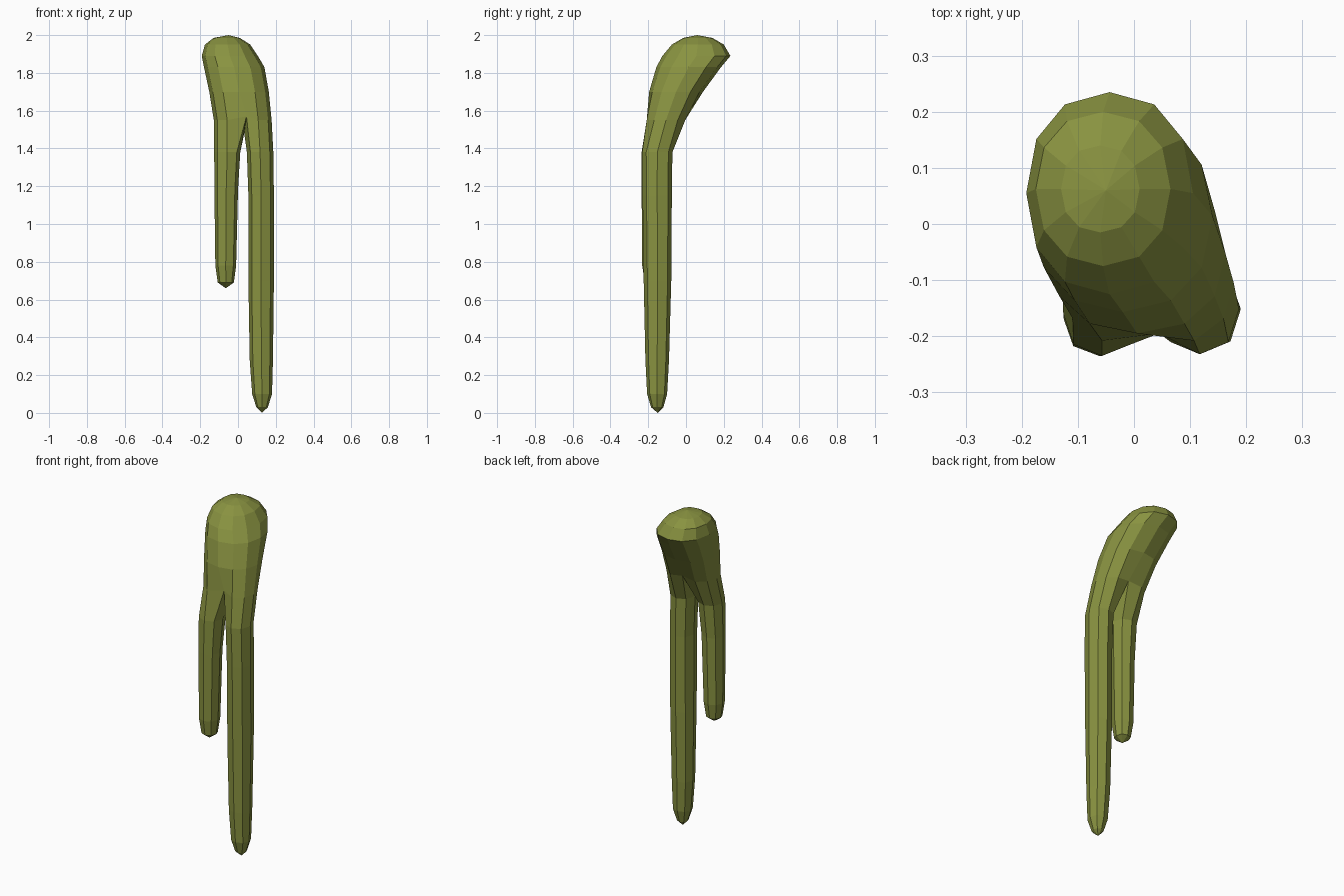
import bpy, bmesh, math

if "Cube" in bpy.data.objects:
    bpy.data.objects.remove(bpy.data.objects["Cube"])

mat = bpy.data.materials.new("olive green")
mat.diffuse_color = (0.25, 0.29, 0.052, 1)
mat.use_nodes = True
mat.node_tree.nodes["Principled BSDF"].inputs["Base Color"].default_value = mat.diffuse_color

bm = bmesh.new()


def ring(x0, x1, y0, y1, z, n, start):
    """Slightly squared oval of n vertices filling the given bounds."""
    def soft(v):
        return math.copysign(abs(v) ** 0.9, v) if abs(v) > 1e-6 else 0
    verts = []
    for i in range(n):
        a = math.radians(start + 360 * i / n)
        verts.append(bm.verts.new(((x0 + x1) / 2 + soft(math.cos(a)) * (x1 - x0) / 2,
                                   (y0 + y1) / 2 + soft(math.sin(a)) * (y1 - y0) / 2, z)))
    return verts


def bridge(a, b):
    n = len(a)
    for i in range(n):
        j = (i + 1) % n
        bm.faces.new((a[i], a[j], b[j], b[i]))


def fan(r, point):
    tip = bm.verts.new(point)
    for i in range(len(r)):
        bm.faces.new((r[i], r[(i + 1) % len(r)], tip))


# Leaning head and body, from the top down
body = [(-0.13, 0.01, -0.015, 0.14, 1.985),
        (-0.175, 0.065, -0.075, 0.20, 1.95),
        (-0.192, 0.105, -0.125, 0.235, 1.89),
        (-0.18, 0.14, -0.157, 0.185, 1.83),
        (-0.152, 0.163, -0.195, 0.09, 1.70),
        (-0.128, 0.178, -0.222, 0.01, 1.55)]
rings = [ring(*s, 12, -90) for s in body]
fan(rings[0], (-0.05, 0.06, 2.0))
for a, b in zip(rings, rings[1:]):
    bridge(a, b)

# Fork: the last ring splits in two around a crotch point
last = rings[-1]
last[0].co = (0.045, -0.195, 1.57)
last[6].co = (0.03, -0.01, 1.56)
crotch = bm.verts.new((0.033, -0.11, 1.48))


def drip(top, sections, start, tip):
    for s in sections:
        r = ring(*s, 8, start)
        bridge(top, r)
        top = r
    fan(top, tip)


# Long drip
drip(last[0:7] + [crotch],
     [(0.047, 0.187, -0.232, -0.072, 1.38),
      (0.055, 0.190, -0.230, -0.075, 1.15),
      (0.055, 0.190, -0.224, -0.078, 0.70),
      (0.062, 0.185, -0.215, -0.090, 0.28),
      (0.075, 0.180, -0.206, -0.100, 0.10),
      (0.097, 0.158, -0.185, -0.120, 0.03)],
     -135, (0.127, -0.15, 0.0))

# Short drip
drip(last[6:12] + [last[0], crotch],
     [(-0.126, 0.012, -0.235, -0.085, 1.38),
      (-0.125, 0.000, -0.235, -0.105, 1.18),
      (-0.120, -0.010, -0.232, -0.115, 0.78),
      (-0.107, -0.022, -0.218, -0.130, 0.69)],
     45, (-0.065, -0.175, 0.66))

bmesh.ops.recalc_face_normals(bm, faces=bm.faces[:])
mesh = bpy.data.meshes.new("forked_drip")
bm.to_mesh(mesh)
bm.free()
mesh.materials.append(mat)
bpy.context.collection.objects.link(bpy.data.objects.new("forked_drip", mesh))
